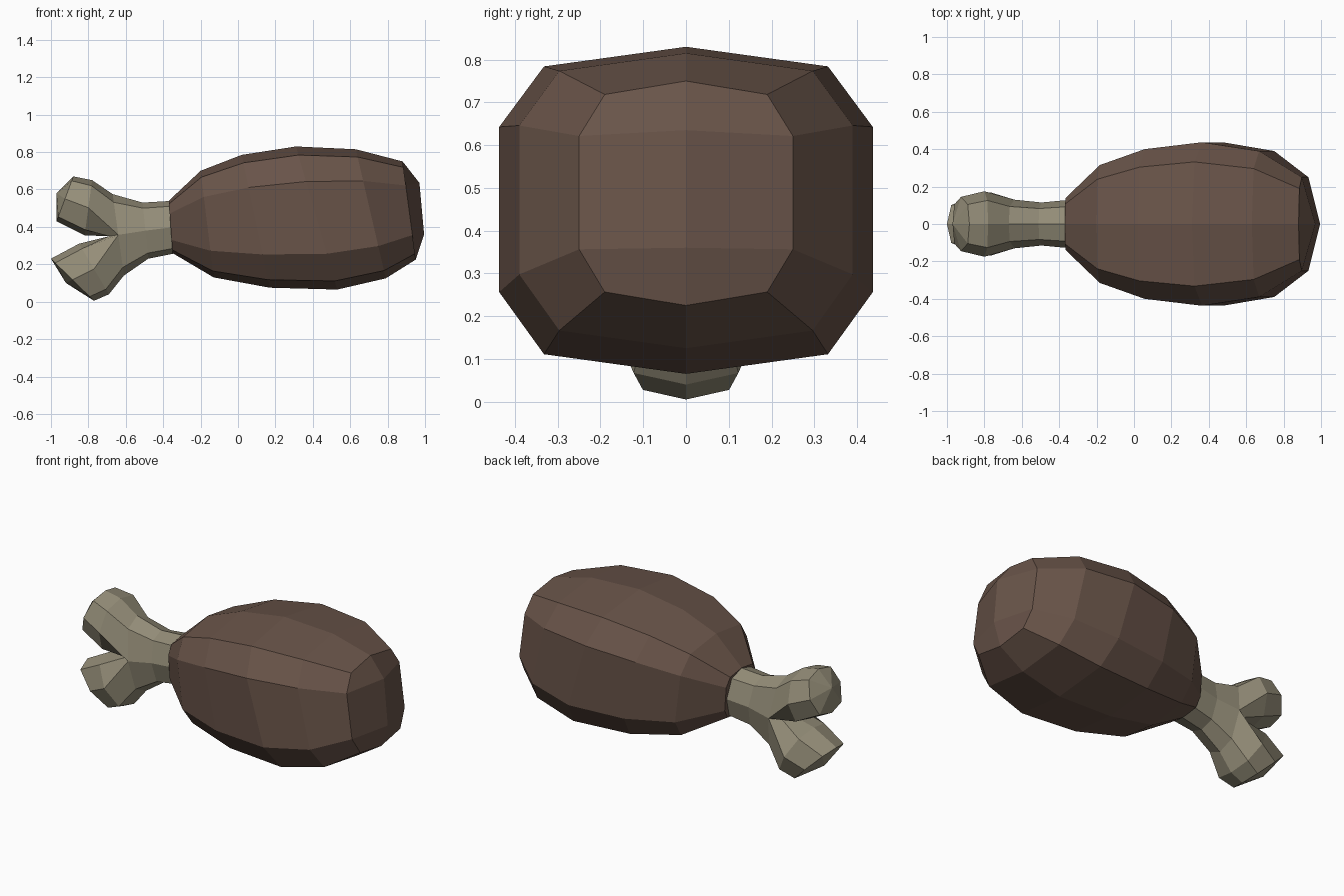
import bpy, bmesh

if "Cube" in bpy.data.objects:
    bpy.data.objects.remove(bpy.data.objects["Cube"])


def material(name, rgb):
    m = bpy.data.materials.new(name)
    m.diffuse_color = (*rgb, 1)
    m.use_nodes = True
    m.node_tree.nodes["Principled BSDF"].inputs["Base Color"].default_value = m.diffuse_color
    return m


def ring(bm, top, bottom, w, half):
    """Closed ring symmetric in y; half lists (width share, height share) from top to bottom."""
    pts = half + [(-a, b) for a, b in half[-2:0:-1]]
    return [bm.verts.new((bottom[0] + (top[0] - bottom[0]) * h, w * y,
                          bottom[1] + (top[1] - bottom[1]) * h)) for y, h in pts]


def bridge(bm, a, b):
    n = len(a)
    for i in range(n):
        bm.faces.new((a[i], a[(i + 1) % n], b[(i + 1) % n], b[i]))


def finish(bm, name, mat):
    bmesh.ops.recalc_face_normals(bm, faces=bm.faces[:])
    me = bpy.data.meshes.new(name)
    bm.to_mesh(me)
    bm.free()
    me.materials.append(mat)
    ob = bpy.data.objects.new(name, me)
    bpy.context.collection.objects.link(ob)


# Meat: slanted boxy rings lofted along x
meat_half = [(0, 1), (.76, .94), (1, .755), (1, .25), (.76, .06), (0, 0)]
stations = [((-.37, .54), (-.35, .26), .14),
            ((-.20, .70), (-.13, .13), .315),
            ((.02, .785), (.17, .075), .40),
            ((.31, .83), (.53, .065), .437),
            ((.63, .815), (.79, .125), .39),
            ((.88, .75), (.95, .225), .25)]
bm = bmesh.new()
rings = [ring(bm, *s, meat_half) for s in stations]
for a, b in zip(rings, rings[1:]):
    bridge(bm, a, b)
bm.faces.new(rings[0])
# Rounded far end, six quads around two centre points
e = rings[-1]
p = bm.verts.new((.97, 0, .635))
q = bm.verts.new((.995, 0, .36))
for t, s, u, l, k, b in ((0, 1, 2, 3, 4, 5), (0, 9, 8, 7, 6, 5)):
    bm.faces.new((e[t], e[s], e[u], p))
    bm.faces.new((e[u], e[l], q, p))
    bm.faces.new((e[l], e[k], e[b], q))
finish(bm, "meat", material("meat_brown", (.14, .088, .066)))

# Bone: shaft that splits into two knobbed forks
bone_half = [(0, 1), (.72, .9), (1, .5), (.72, .1), (0, 0)]
bm = bmesh.new()
shaft = [ring(bm, *s, bone_half) for s in
         [((-.34, .54), (-.33, .26), .13),
          ((-.51, .53), (-.48, .23), .115),
          ((-.67, .575), (-.61, .14), .13)]]
bm.faces.new(shaft[0])
for a, b in zip(shaft, shaft[1:]):
    bridge(bm, a, b)
# Crotch between the forks
s = shaft[-1]
c, kl, kr = [bm.verts.new((-.69, y, .35)) for y in (0, .08, -.08)]
forks = [([s[0], s[1], s[2], kl, c, kr, s[6], s[7]],
          [((-.78, .65), (-.82, .355), .175), ((-.88, .67), (-.97, .43), .145)],
          (-.97, 0, .58)),
         ([c, kl, s[2], s[3], s[4], s[5], s[6], kr],
          [((-.85, .31), (-.69, .04), .17), ((-1.0, .23), (-.77, .005), .14)],
          (-.92, 0, .10))]
for loop, sections, tip in forks:
    for sec in sections:
        r = ring(bm, *sec, bone_half)
        bridge(bm, loop, r)
        loop = r
    v = bm.verts.new(tip)
    for i in range(8):
        bm.faces.new((loop[i], loop[(i + 1) % 8], v))
finish(bm, "bone", material("bone_beige", (.30, .27, .19)))
